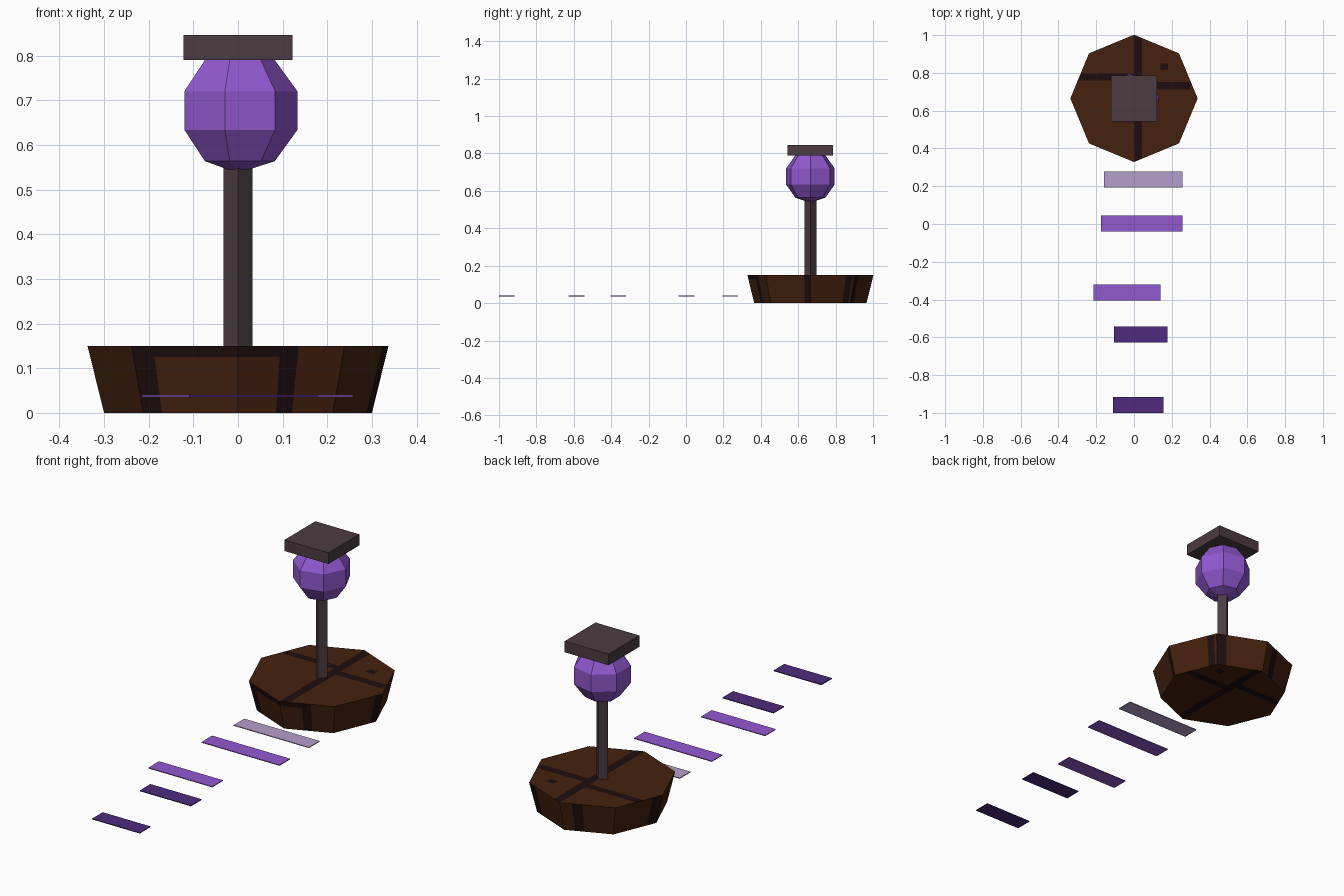
import bpy, bmesh
from math import sin, cos, pi, radians
from mathutils import Vector

cube = bpy.data.objects.get("Cube")
if cube:
    bpy.data.objects.remove(cube)


def material(name, r, g, b):
    lin = [((c / 255 + 0.055) / 1.055) ** 2.4 for c in (r, g, b)] + [1]
    m = bpy.data.materials.new(name)
    m.use_nodes = True
    m.diffuse_color = lin
    m.node_tree.nodes["Principled BSDF"].inputs["Base Color"].default_value = lin
    return m


brown = material("brown rock", 69, 33, 14)
crack = material("dark crack", 30, 13, 14)
grey = material("warm grey", 75, 60, 65)
purple = material("purple", 145, 88, 207)
deep = material("deep purple", 77, 43, 125)
pale = material("pale lavender", 181, 159, 203)

LAMP_Y = 0.665


def finish(name, bm, mats, loc):
    bmesh.ops.recalc_face_normals(bm, faces=bm.faces)
    me = bpy.data.meshes.new(name)
    bm.to_mesh(me)
    bm.free()
    for m in mats:
        me.materials.append(m)
    ob = bpy.data.objects.new(name, me)
    ob.location = loc
    bpy.context.collection.objects.link(ob)
    return ob


def lathe(profile, sides):
    """Stack of rings (radius, height), first corner on +x, ends capped."""
    bm = bmesh.new()
    rings = [[bm.verts.new((r * cos(2 * pi * i / sides), r * sin(2 * pi * i / sides), z))
              for i in range(sides)] for r, z in profile]
    for a, b in zip(rings, rings[1:]):
        for i in range(sides):
            j = (i + 1) % sides
            bm.faces.new((a[i], a[j], b[j], b[i]))
    bm.faces.new(rings[0][::-1])
    bm.faces.new(rings[-1])
    bmesh.ops.remove_doubles(bm, verts=bm.verts, dist=0.0001)
    bm.normal_update()
    return bm


def box(name, x0, x1, y0, y1, z0, z1, mat):
    bm = bmesh.new()
    bmesh.ops.create_cube(bm, size=1)
    bmesh.ops.scale(bm, vec=(x1 - x0, y1 - y0, z1 - z0), verts=bm.verts)
    return finish(name, bm, [mat], ((x0 + x1) / 2, (y0 + y1) / 2, (z0 + z1) / 2))


def cut(bm, faces, co, no):
    geom = set(faces)
    for f in faces:
        geom.update(f.edges)
        geom.update(f.verts)
    bmesh.ops.bisect_plane(bm, geom=list(geom), dist=1e-5, plane_co=co, plane_no=no)
    bm.normal_update()


# Octagonal rock base with painted cracks
bm = lathe([(0.30, 0), (0.337, 0.15)], 8)
TOP_R = 0.337


def corner(k):
    return Vector((TOP_R * cos(k * pi / 4), TOP_R * sin(k * pi / 4), 0))


def side_dir(k):
    return Vector((cos((k + 0.5) * pi / 4), sin((k + 0.5) * pi / 4), 0))


def side_faces(k):
    return [f for f in bm.faces if abs(f.normal.z) < 0.9 and f.normal.dot(side_dir(k)) > 0.9]


# Vertical cracks: side number -> start and end along that side
cracks = {0: (0.8, 0.95), 1: (0, 0.2), 2: (0.22, 0.41), 3: (0.78, 1),
          5: (0, 0.2), 6: (0.4, 0.57), 7: (0.86, 1)}
for k, span in cracks.items():
    a, b = corner(k), corner(k + 1)
    along = b - a
    for t in span:
        if 0 < t < 1:
            p = a.lerp(b, t)
            cut(bm, side_faces(k), p, (-p.y, p.x, 0))
    if k in (5, 6):
        cut(bm, side_faces(k), (0, 0, 0.125), (0, 0, 1))
    for f in side_faces(k):
        c = f.calc_center_median()
        c.z = 0
        c *= a.dot(side_dir(k)) / c.dot(side_dir(k))
        t = (c - a).dot(along) / along.length_squared
        band = f.calc_center_median().z > 0.125 and (k == 5 or k == 6 and t < 0.5)
        f.material_index = int(span[0] < t < span[1] or band)

# Cracks across the top and underside: x range, y range
rects = [(0, 0.043, -1, 1), (0.04, 0.3, 0.047, 0.088), (-0.3, 0, 0.095, 0.133),
         (0.14, 0.18, 0.15, 0.185)]


def caps():
    return [f for f in bm.faces if abs(f.normal.z) > 0.9]


for x0, x1, y0, y1 in rects:
    for x in (x0, x1):
        cut(bm, caps(), (x, 0, 0), (1, 0, 0))
    for y in (y0, y1):
        cut(bm, caps(), (0, y, 0), (0, 1, 0))
for f in caps():
    c = f.calc_center_median()
    f.material_index = int(any(x0 < c.x < x1 and y0 < c.y < y1 for x0, x1, y0, y1 in rects))
finish("rock_base", bm, [brown, crack], (0, LAMP_Y, 0))

# Square post, set cornerwise
finish("lamp_post", lathe([(0.0325, 0.14), (0.0325, 0.56)], 4), [grey], (0, LAMP_Y, 0))

# Seven-sided low-poly globe
globe = [(0.14 * cos(radians(a)), 0.14 * sin(radians(a))) for a in (-54, -18, 18, 54)]
globe = [(0.0005, -0.14)] + globe + [(0.0005, 0.14)]
finish("lamp_globe", lathe(globe, 7), [purple], (0, LAMP_Y, 0.677))

# Cap slab
box("lamp_cap", -0.122, 0.122, LAMP_Y - 0.122, LAMP_Y + 0.122, 0.79, 0.846, grey)

# Floating path planks: x range, y centre, colour
planks = [(-0.16, 0.258, 0.236, pale), (-0.175, 0.257, 0.003, purple),
          (-0.215, 0.14, -0.362, purple), (-0.106, 0.178, -0.585, deep),
          (-0.11, 0.155, -0.958, deep)]
for i, (x0, x1, y, mat) in enumerate(planks):
    box(f"path_plank_{i + 1}", x0, x1, y - 0.042, y + 0.042, 0.036, 0.04, mat)
